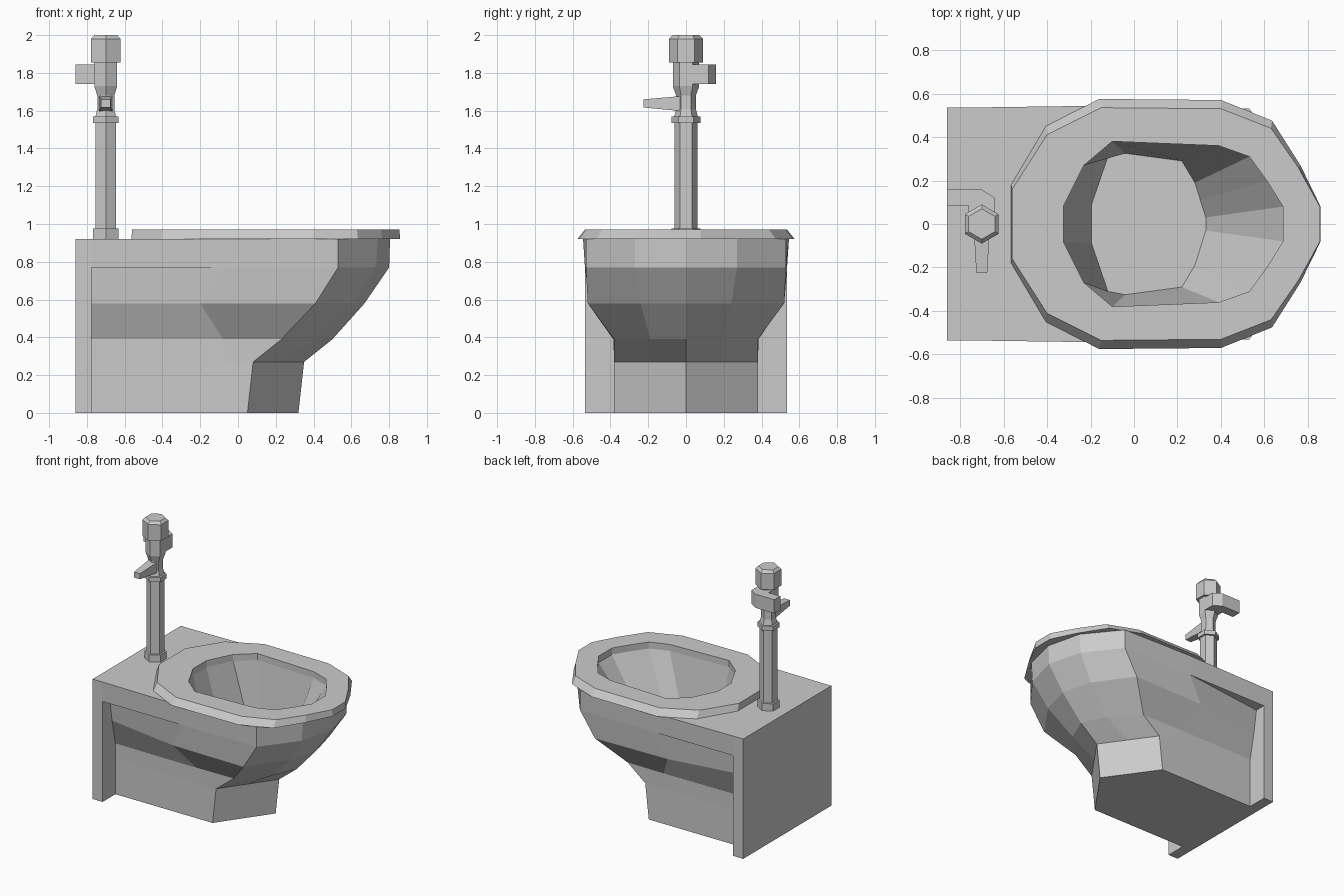
import bpy, bmesh
from math import cos, sin, pi

if "Cube" in bpy.data.objects:
    bpy.data.objects.remove(bpy.data.objects["Cube"])


def finish(name, bm):
    bmesh.ops.remove_doubles(bm, verts=bm.verts[:], dist=0.0005)
    bmesh.ops.recalc_face_normals(bm, faces=bm.faces[:])
    me = bpy.data.meshes.new(name)
    bm.to_mesh(me)
    bm.free()
    ob = bpy.data.objects.new(name, me)
    bpy.context.collection.objects.link(ob)
    return ob


def loft(name, rings, closed=False):
    """Skin a list of equal-length 3D rings; cap the ends or close into a torus."""
    bm = bmesh.new()
    vs = [[bm.verts.new(p) for p in r] for r in rings]
    n = len(vs[0])
    pairs = list(zip(vs, vs[1:])) + ([(vs[-1], vs[0])] if closed else [])
    for a, b in pairs:
        for i in range(n):
            j = (i + 1) % n
            bm.faces.new((a[i], a[j], b[j], b[i]))
    if not closed:
        bm.faces.new(vs[0])
        bm.faces.new(vs[-1])
    return finish(name, bm)


def sym(half, z):
    """Mirror half an outline across y = 0 into a full ring at height z."""
    other = [(x, -y) for x, y in reversed(half) if y > 0]
    return [(x, y, z) for x, y in half + other]


def box(name, x0, x1, y0, y1, z0, z1):
    plan = [(x0, y0), (x1, y0), (x1, y1), (x0, y1)]
    return loft(name, [[(x, y, z) for x, y in plan] for z in (z0, z1)])


def hexlathe(name, profile, cx=-0.70):
    """Six-sided column from (radius, z) pairs, corners pointing along y."""
    return loft(name, [[(cx + r * sin(i * pi / 3), r * cos(i * pi / 3), z)
                        for i in range(6)] for r, z in profile])


# Pedestal and bowl shell: front centre, front corner, side front, side rear, back
B = -0.78
shell = [
    (0.00, [(.32, 0), (.185, .19), (.05, .38), (-.08, .38), (B, .38)]),
    (0.27, [(.35, 0), (.215, .19), (.08, .38), (-.08, .38), (B, .38)]),
    (0.39, [(.50, 0), (.42, .19), (.23, .38), (-.08, .385), (B, .38)]),
    (0.58, [(.67, 0), (.61, .24), (.41, .52), (-.20, .51), (B, .42)]),
    (0.77, [(.80, 0), (.73, .27), (.53, .53), (-.08, .535), (B, .45)]),
    (0.77, [(.80, 0), (.73, .27), (.53, .53), (-.08, .535), (B, .535)]),
    (0.92, [(.805, 0), (.74, .27), (.53, .53), (-.08, .545), (B, .535)]),
]
bowl = loft("bowl", [sym(h, z) for z, h in shell])

# Basin hollow cut into the bowl
hole = [(.685, .08), (.61, .20), (.53, .31), (.39, .36), (-.10, .38), (-.23, .27), (-.325, .08)]
floor = [(.33, .03), (.305, .11), (.28, .19), (.22, .29), (-.04, .325), (-.12, .31), (-.195, .09)]
cutter = loft("basin_cutter", [sym(floor, .42), sym(hole, .92), sym(hole, 1.0)])
cutter.hide_render = True
mod = bowl.modifiers.new("basin", 'BOOLEAN')
mod.operation = 'DIFFERENCE'
mod.solver = 'EXACT'
mod.object = cutter
bpy.context.view_layer.objects.active = bowl
bowl.select_set(True)
bpy.ops.object.modifier_apply(modifier=mod.name)
bpy.data.objects.remove(cutter)

# Wall plate at the back
box("back_plate", -.86, -.775, -.535, .535, 0, .92)

# Seat ring with a bevelled outer edge
outer_low = [(.858, .08), (.765, .27), (.635, .475), (.40, .57), (-.16, .575), (-.405, .45), (-.565, .18)]
outer_top = [(.855, .08), (.755, .26), (.63, .44), (.40, .53), (-.15, .535), (-.40, .41), (-.56, .16)]
loft("seat", [sym(outer_low, .92), sym(outer_top, .97), sym(hole, .97), sym(hole, .92)], closed=True)

# Flush pipe, collars, valve body and cap
hexlathe("pipe_foot", [(.077, .92), (.077, .975)])
hexlathe("flush_pipe", [(.062, .95), (.062, 1.55)])
hexlathe("pipe_collar", [(.078, 1.535), (.078, 1.57)])
hexlathe("valve_body", [(.065, 1.56), (.052, 1.61), (.052, 1.68), (.07, 1.73), (.07, 1.86)])
hexlathe("valve_cap", [(.09, 1.855), (.09, 1.98), (.07, 2.0)])

# Flush handle, tapering toward the front
loft("flush_handle", [[(-.70 + sx * w, y, z) for sx, z in ((-1, lo), (1, lo), (1, hi), (-1, hi))]
                      for y, w, lo, hi in ((0, .035, 1.595, 1.68), (-.05, .035, 1.6, 1.675),
                                           (-.225, .025, 1.617, 1.66))])

# Supply elbow leading to the wall
elbow = [(-.86, .085), (-.86, .158), (-.70, .158), (-.64, .12), (-.64, .01), (-.76, .01), (-.76, .085)]
loft("supply_elbow", [[(x, y, z) for x, y in elbow] for z in (1.74, 1.845)])
